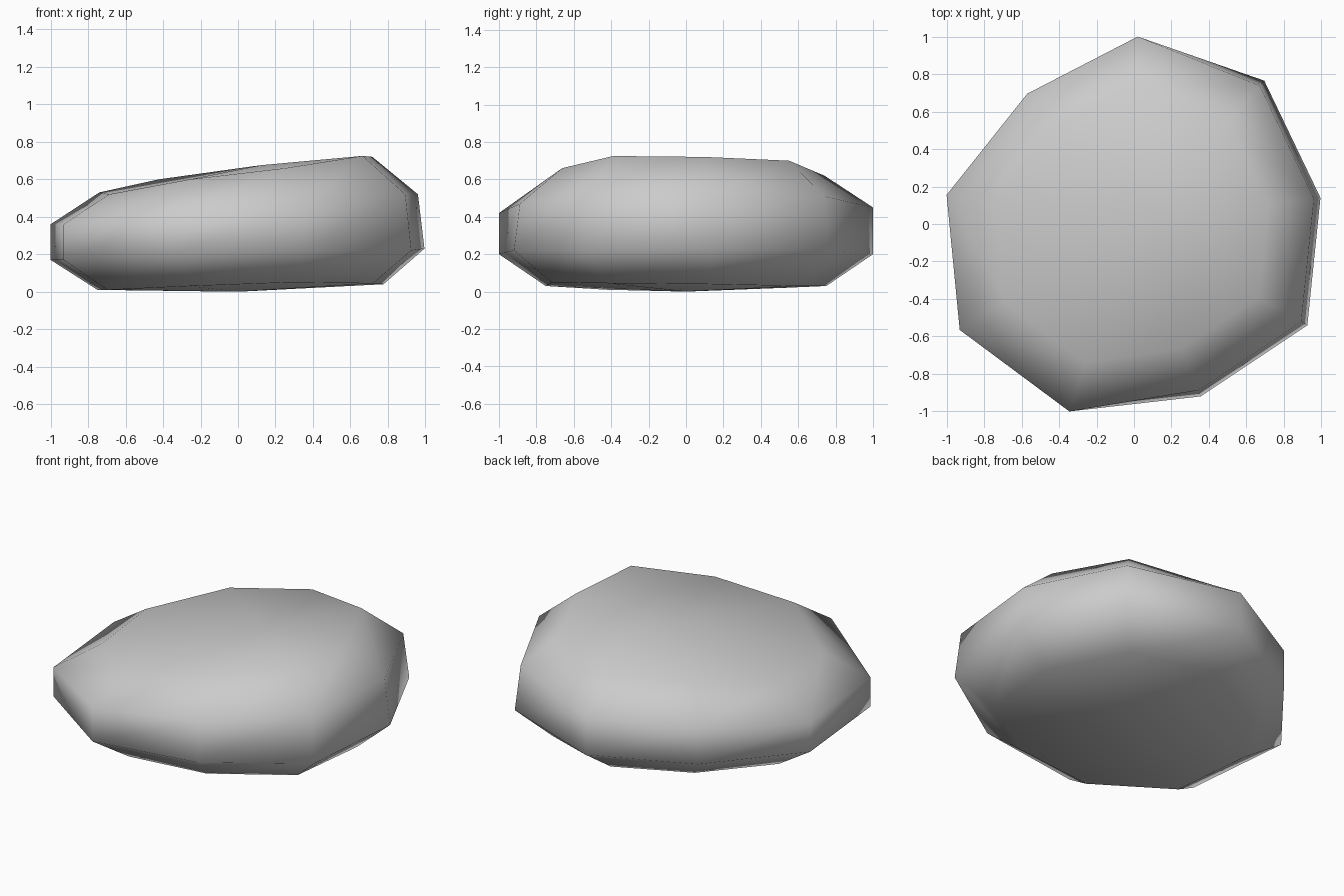
import bpy
import bmesh

cube = bpy.data.objects.get("Cube")
if cube:
    bpy.data.objects.remove(cube, do_unlink=True)

# Nine-sided outline, counter-clockwise from the back
outline = [(0.02, 1.0), (-0.57, 0.695), (-1.0, 0.155), (-0.93, -0.565), (-0.345, -1.0),
           (0.355, -0.92), (0.925, -0.54), (0.995, 0.14), (0.695, 0.765)]

# Each ring: scale on the left, scale on the right, height of every corner
rings = [
    (0.75, 0.78, [0.03, 0.02, 0.01, 0.01, 0.03, 0.05, 0.045, 0.04, 0.03]),
    (1.0, 1.0, [0.2, 0.18, 0.17, 0.17, 0.2, 0.22, 0.22, 0.23, 0.22]),
    (1.0, 0.965, [0.45, 0.41, 0.36, 0.36, 0.42, 0.47, 0.52, 0.52, 0.51]),
    (0.74, 0.72, [0.62, 0.6, 0.53, 0.52, 0.6, 0.66, 0.725, 0.72, 0.7]),
]


def build_stone(name, material):
    bm = bmesh.new()
    loops = []
    for left, right, heights in rings:
        loops.append([])
        for (x, y), z in zip(outline, heights):
            s = right if x > 0.1 else left
            # The back corner stays at full reach
            loops[-1].append(bm.verts.new((x * s, y * s, z)))

    # Side walls
    n = len(outline)
    for low, high in zip(loops, loops[1:]):
        for i in range(n):
            j = (i + 1) % n
            bm.faces.new((low[i], low[j], high[j], high[i]))

    # Slightly domed top and bottom
    for loop, centre in ((loops[-1], (0.12, 0.05, 0.675)), (loops[0], (0, 0, 0))):
        hub = bm.verts.new(centre)
        for i in range(n):
            bm.faces.new((loop[i], loop[(i + 1) % n], hub))

    bmesh.ops.recalc_face_normals(bm, faces=bm.faces[:])
    for face in bm.faces:
        face.smooth = True
    mesh = bpy.data.meshes.new(name)
    bm.to_mesh(mesh)
    bm.free()
    mesh.materials.append(material)
    stone = bpy.data.objects.new(name, mesh)
    bpy.context.collection.objects.link(stone)
    return stone


# Plain grey stone
grey = bpy.data.materials.new("stone_grey")
grey.use_nodes = True
grey.diffuse_color = (0.6, 0.6, 0.6, 1)
grey.node_tree.nodes["Principled BSDF"].inputs["Base Color"].default_value = grey.diffuse_color

build_stone("flat_stone", grey)
